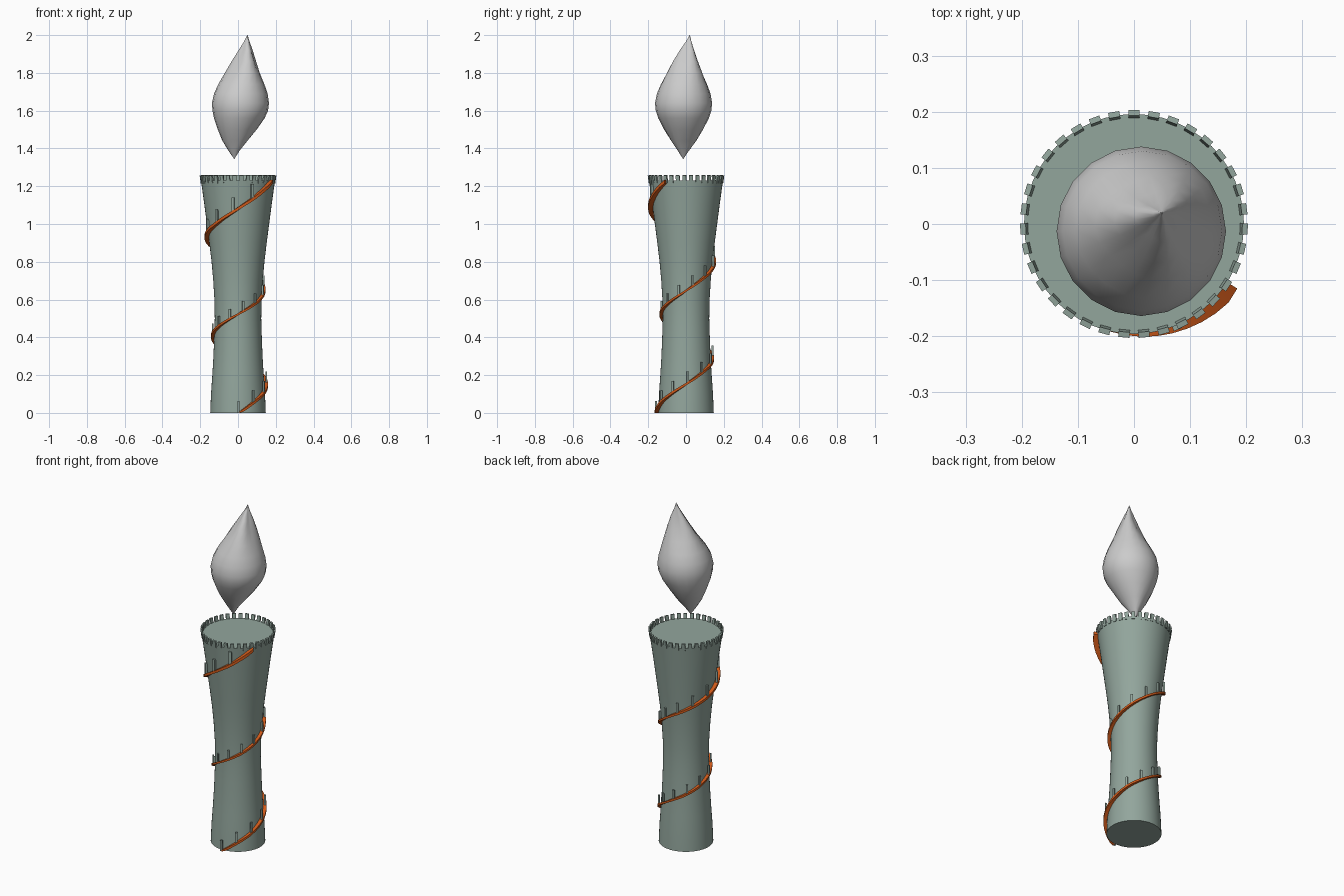
import bpy, bmesh, math
from mathutils import Vector, Matrix

if "Cube" in bpy.data.objects:
    bpy.data.objects.remove(bpy.data.objects["Cube"])


def material(name, rgb):
    m = bpy.data.materials.new(name)
    m.diffuse_color = (*rgb, 1)
    m.use_nodes = True
    m.node_tree.nodes["Principled BSDF"].inputs["Base Color"].default_value = m.diffuse_color
    return m


GREEN = material("sage_green", (0.29, 0.38, 0.335))
ORANGE = material("orange", (0.62, 0.1, 0.01))


def lerp(table, t):
    for (a, b), (c, d) in zip(table, table[1:]):
        if t <= c:
            return b + (d - b) * (t - a) / (c - a)
    return table[-1][1]


def finish(bm, name, mat=None, smooth=True):
    bmesh.ops.recalc_face_normals(bm, faces=bm.faces)
    me = bpy.data.meshes.new(name)
    bm.to_mesh(me)
    bm.free()
    ob = bpy.data.objects.new(name, me)
    bpy.context.collection.objects.link(ob)
    if mat:
        me.materials.append(mat)
    if smooth:
        bpy.ops.object.select_all(action='DESELECT')
        bpy.context.view_layer.objects.active = ob
        ob.select_set(True)
        bpy.ops.object.shade_smooth_by_angle(angle=math.radians(40))
    return ob


def loft(bm, rings):
    """Skin closed rings of points and cap both ends."""
    vs = [[bm.verts.new(p) for p in ring] for ring in rings]
    n = len(vs[0])
    for a, b in zip(vs, vs[1:]):
        for i in range(n):
            bm.faces.new((a[i], a[(i + 1) % n], b[(i + 1) % n], b[i]))
    bm.faces.new(vs[0][::-1])
    bm.faces.new(vs[-1])


def box(bm, size, centre, angle, lean=0):
    """Box with x radial, y tangential; leans outward by lean."""
    mat = (Matrix.Translation(centre) @ Matrix.Rotation(angle, 4, 'Z')
           @ Matrix.Rotation(lean, 4, 'Y') @ Matrix.Diagonal((*size, 1)))
    bmesh.ops.create_cube(bm, size=1, matrix=mat)


def polar(r, a, z):
    return Vector((r * math.cos(a), r * math.sin(a), z))


# Tower: waisted column flaring towards the top
PROFILE = [(0, 0.147), (0.1, 0.143), (0.2, 0.136), (0.3, 0.13), (0.4, 0.126), (0.5, 0.123),
           (0.6, 0.125), (0.7, 0.131), (0.8, 0.14), (0.9, 0.152), (1.0, 0.165),
           (1.1, 0.178), (1.23, 0.196)]
bm = bmesh.new()
loft(bm, [[polar(r, math.tau * i / 48, z) for i in range(48)] for z, r in PROFILE])
finish(bm, "tower", GREEN)

# Battlements round the rim
bm = bmesh.new()
for i in range(35):
    a = math.radians(90) - math.tau * i / 35
    box(bm, (0.01, 0.02, 0.042), polar(0.195, a, 1.237), a, 0.14)
finish(bm, "battlements", GREEN, smooth=False)

# Spiral ramp: height as a function of turned angle, starting at the front
CLIMB = [(0, 0), (32, 0.06), (98, 0.17), (129, 0.222), (180, 0.295), (270, 0.41), (309, 0.46),
         (369, 0.537), (404, 0.583), (437, 0.63), (466, 0.677), (497, 0.728), (540, 0.8),
         (630, 0.93), (676, 1.0), (710, 1.065), (742, 1.135), (775, 1.223)]
bm = bmesh.new()
rings = []
for i in range(101):
    deg = 775 * i / 100
    z = lerp(CLIMB, deg)
    r = lerp(PROFILE, z)
    a = math.radians(deg - 87)
    h = 0.045 * r
    rings.append([polar(r * k, a, max(z + dz, 0)) for k, dz in
                  ((0.97, -h), (1.14, -h), (1.14, h + 0.001), (0.97, h + 0.001))])
    if i == 100:
        rings[-1] = [polar(k, a, z + dz) for k, dz in
                     ((0.19, -h), (0.217, -h), (0.217, h), (0.19, h))]
loft(bm, rings)
finish(bm, "spiral_ramp", ORANGE)

# Railing posts along the ramp
bm = bmesh.new()
for i in range(25):
    deg = 30.9 * i
    z = lerp(CLIMB, deg)
    r = lerp(PROFILE, z)
    a = math.radians(deg - 89)
    h = 0.42 * r
    box(bm, (0.07 * r, 0.085 * r, h), polar(r * 1.08, a, z + h / 2), a)
finish(bm, "railing_posts", GREEN, smooth=False)

# Flame: leaning teardrop, gently lobed and twisted towards its tips
# (z, radius, centre x, centre y, lobe strength)
FLAME = [(1.345, 0.001, -0.02, -0.015, 0), (1.39, 0.03, -0.019, -0.015, 0.12),
         (1.44, 0.066, -0.013, -0.014, 0.06), (1.5, 0.103, -0.004, -0.013, 0),
         (1.56, 0.134, 0.007, -0.013, 0), (1.6, 0.147, 0.012, -0.013, 0),
         (1.64, 0.151, 0.013, -0.013, 0), (1.69, 0.142, 0.015, -0.012, 0),
         (1.74, 0.122, 0.02, -0.01, 0.02), (1.8, 0.092, 0.029, -0.005, 0.08),
         (1.86, 0.063, 0.037, 0, 0.16), (1.92, 0.035, 0.044, 0.008, 0.22),
         (1.97, 0.012, 0.048, 0.016, 0.2), (2.0, 0.001, 0.05, 0.02, 0)]
bm = bmesh.new()
rings = []
for z, r, cx, cy, lobe in FLAME:
    ring = []
    for i in range(20):
        a = math.tau * i / 20
        rr = r * (1 + lobe * math.cos(3 * (a + 1.1) + 2.5 * (z - 1.7)))
        ring.append(Vector((cx, cy, 0)) + polar(rr, a, z))
    rings.append(ring)
loft(bm, rings)
finish(bm, "flame")
